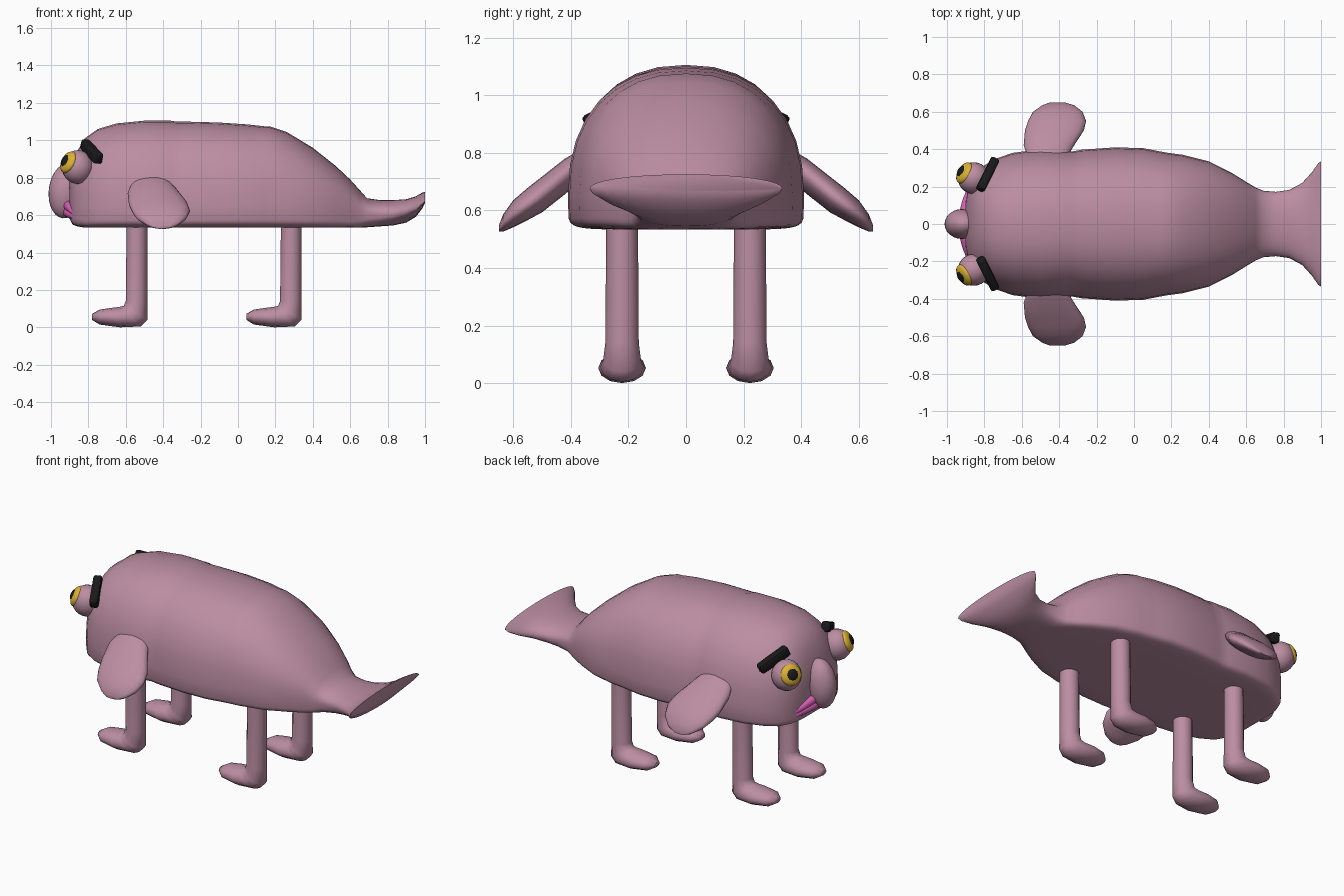
import bpy, bmesh, math
from mathutils import Vector, Matrix

if "Cube" in bpy.data.objects:
    bpy.data.objects.remove(bpy.data.objects["Cube"])


def material(name, rgb):
    m = bpy.data.materials.new(name)
    m.diffuse_color = (*rgb, 1)
    m.use_nodes = True
    m.node_tree.nodes["Principled BSDF"].inputs["Base Color"].default_value = m.diffuse_color
    return m


SKIN = material("skin", (0.50, 0.27, 0.36))
YELLOW = material("yellow", (0.72, 0.45, 0.03))
BLACK = material("black", (0.01, 0.01, 0.01))
PINK = material("pink", (0.70, 0.12, 0.48))


def finish(bm, name, mat, angle=45):
    bmesh.ops.recalc_face_normals(bm, faces=bm.faces)
    me = bpy.data.meshes.new(name)
    bm.to_mesh(me)
    bm.free()
    me.materials.append(mat)
    ob = bpy.data.objects.new(name, me)
    bpy.context.collection.objects.link(ob)
    bpy.ops.object.select_all(action='DESELECT')
    ob.select_set(True)
    bpy.context.view_layer.objects.active = ob
    bpy.ops.object.shade_smooth_by_angle(angle=math.radians(angle))
    return ob


def loft(name, rings, mat, angle=45):
    bm = bmesh.new()
    loops = [[bm.verts.new(p) for p in r] for r in rings]
    n = len(loops[0])
    for a, b in zip(loops, loops[1:]):
        for i in range(n):
            j = (i + 1) % n
            bm.faces.new((a[i], a[j], b[j], b[i]))
    bm.faces.new(loops[0])
    bm.faces.new(loops[-1])
    return finish(bm, name, mat, angle)


def oval(c, u, v, n=12):
    c, u, v = Vector(c), Vector(u), Vector(v)
    return [c + u * math.cos(2 * math.pi * i / n) + v * math.sin(2 * math.pi * i / n) for i in range(n)]


def power(v, e):
    return math.copysign(abs(v) ** e, v) if abs(v) > 1e-6 else 0.0


def body_ring(x, w, top, mid, bot, nt, nb, n=32):
    pts = []
    for i in range(n):
        a = 2 * math.pi * i / n
        s, c = math.sin(a), math.cos(a)
        k, h = (nt, top - mid) if s >= 0 else (nb, mid - bot)
        pts.append((x, w * power(c, 2 / k), mid + h * power(s, 2 / k)))
    return pts


def ball(name, c, r, mat, direction=(0, 0, 1)):
    bm = bmesh.new()
    rot = Vector(direction).to_track_quat('Z', 'Y').to_matrix().to_4x4()
    bmesh.ops.create_uvsphere(bm, u_segments=24, v_segments=14, radius=1,
                              matrix=Matrix.Translation(c) @ rot @ Matrix.Diagonal((*r, 1)))
    return finish(bm, name, mat)


# Domed body with a flat belly: x, half width, top
body = [(-.90, .12, .80), (-.885, .20, .87), (-.86, .25, .94), (-.82, .30, 1.01),
        (-.75, .345, 1.06), (-.65, .38, 1.09), (-.5, .40, 1.105), (-.36, .393, 1.105),
        (-.33, .388, 1.10), (-.28, .397, 1.10), (-.1, .41, 1.095), (.05, .405, 1.085),
        (.14, .388, 1.075), (.17, .382, 1.075), (.26, .37, 1.045), (.4, .335, .96),
        (.52, .275, .865), (.6, .225, .79)]
front_bottom = {0: .58, 1: .55, 2: .54}
rings = []
for i, (x, w, top) in enumerate(body):
    bot = front_bottom.get(i, .533)
    mid = bot + min(.115, (top - bot) * .4)
    rings.append(body_ring(x, w, top, mid, bot, 2.3, 8))
# Narrow waist and flared tail: x, half width, top, middle, bottom, lower power
for x, w, top, mid, bot, nb in [(.65, .195, .735, .62, .533, 6), (.69, .178, .69, .615, .535, 4),
                                (.76, .172, .68, .61, .54, 3), (.83, .182, .68, .61, .545, 2.4),
                                (.90, .22, .685, .62, .56, 2), (.95, .275, .70, .635, .59, 2),
                                (.985, .325, .72, .66, .635, 2), (1.0, .335, .725, .675, .665, 2)]:
    rings.append(body_ring(x, w, top, mid, bot, 2.1, nb))
loft("body", rings, SKIN, 50)

# Legs and feet: heel-side point, toe-side point (x, z), half width
leg = [((.055, .6), (-.055, .6), .055), ((.055, .14), (-.06, .14), .058),
       ((.055, .04), (-.07, .115), .066), ((.02, .005), (-.09, .11), .075),
       ((-.09, 0), (-.13, .105), .083), ((-.2, .015), (-.2, .095), .068),
       ((-.24, .04), (-.24, .072), .03)]
for where, cx in (("front", -.54), ("back", .285)):
    for side, s in (("left", 1), ("right", -1)):
        rs = []
        for (ax, az), (bx, bz), w in leg:
            rs.append(oval((cx + (ax + bx) / 2, s * .222, (az + bz) / 2),
                           ((ax - bx) / 2, 0, (az - bz) / 2), (0, w, 0)))
        loft(f"{where}_leg_{side}", rs, SKIN, 60)

# Drooping side fins: y, middle z, x range, half thickness
fin = [(.34, .775, -.56, -.37, .05), (.42, .718, -.59, -.32, .062), (.50, .655, -.583, -.268, .062),
       (.55, .622, -.567, -.256, .056), (.60, .588, -.54, -.275, .047), (.635, .556, -.49, -.32, .03),
       (.65, .537, -.45, -.37, .01)]
for side, s in (("left", 1), ("right", -1)):
    loft(f"side_fin_{side}",
         [oval((( a + b) / 2, s * y, z), ((b - a) / 2, 0, 0), (0, 0, t), 20) for y, z, a, b, t in fin],
         SKIN, 60)

    # Eyes with iris and pupil
    c = Vector((-.857, s * .245, .857))
    d = Vector((-.75, s * .42, .38)).normalized()
    ball(f"eyeball_{side}", c, (.085, .085, .09), SKIN)
    ball(f"iris_{side}", c + d * .062, (.062, .062, .03), YELLOW, d)
    ball(f"pupil_{side}", c + d * .082, (.034, .034, .017), BLACK, d)

    # Sloping eyebrow bars
    a, b = Vector((-.825, s * .18, .985)), Vector((-.74, s * .35, .895))
    bm = bmesh.new()
    bmesh.ops.create_cube(bm, size=1, matrix=Matrix.Translation((a + b) / 2)
                          @ (b - a).to_track_quat('X', 'Z').to_matrix().to_4x4()
                          @ Matrix.Diagonal((.2, .05, .06, 1)))
    bmesh.ops.bevel(bm, geom=bm.edges[:], offset=.013, segments=2, profile=.5, affect='EDGES')
    finish(bm, f"eyebrow_{side}", BLACK)

# Long drooping nose
ball("nose", (-.92, 0, .73), (.08, .092, .148), SKIN, (.12, 0, 1))

# Frowning lips
for name, dz in (("upper_lip", .02), ("lower_lip", -.02)):
    rs = []
    for i in range(17):
        t = -1 + i / 8
        k = 1 - t * t
        r = .004 + .024 * math.sqrt(k)
        rs.append(oval((-.91 + .055 * t * t, .23 * t, .635 - .045 * t * t + dz * (.3 + .7 * k)),
                       (r, 0, 0), (0, 0, r), 10))
    loft(name, rs, PINK, 60)
